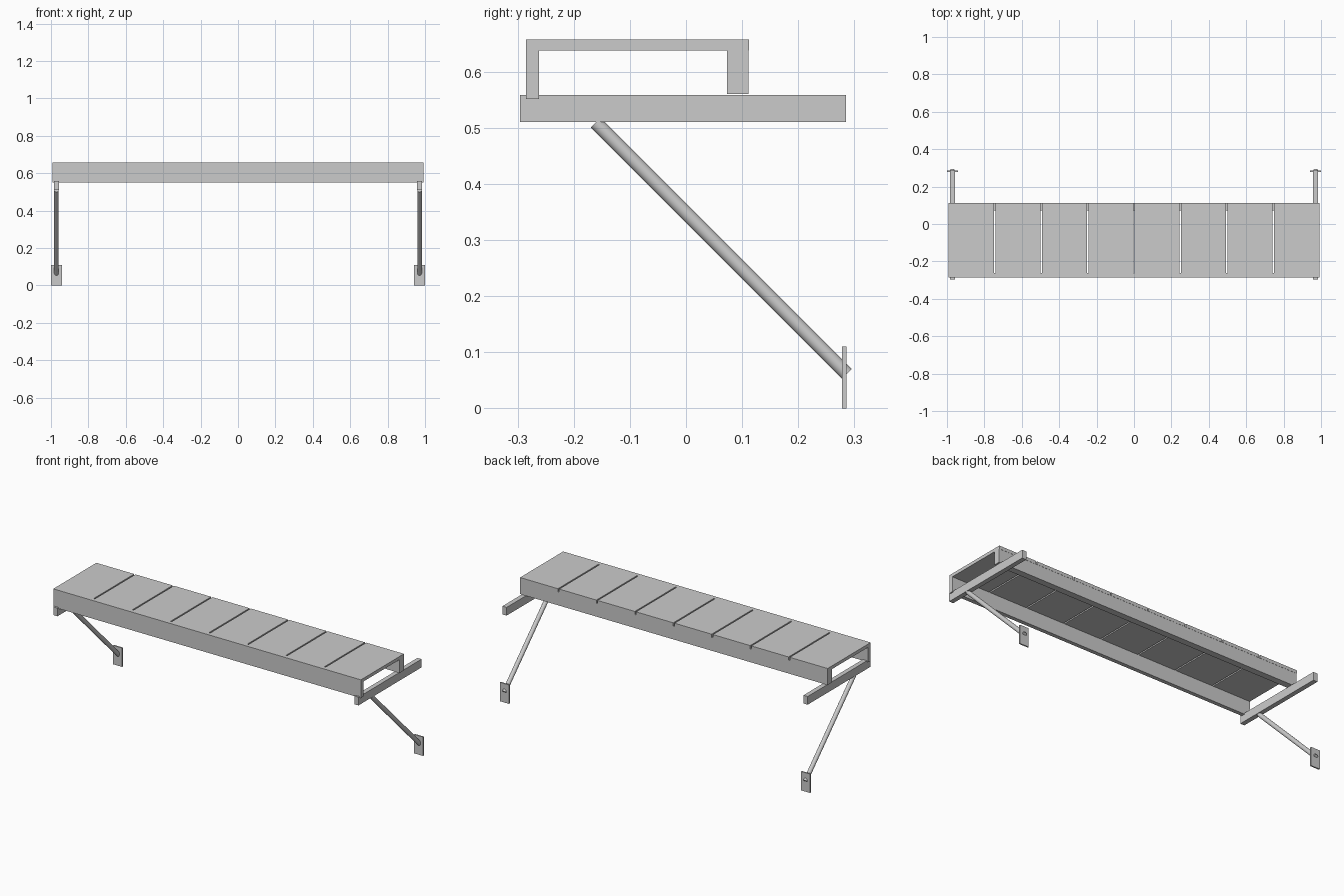
import bpy
from mathutils import Vector

cube = bpy.data.objects.get("Cube")
if cube:
    bpy.data.objects.remove(cube, do_unlink=True)

grey = bpy.data.materials.new("light_grey")
grey.use_nodes = True
colour = (0.6, 0.6, 0.6, 1)
grey.diffuse_color = colour
grey.node_tree.nodes["Principled BSDF"].inputs["Base Color"].default_value = colour


def box(name, x, y, z):
    """Box spanning the given (low, high) ranges."""
    centre = [(a + b) / 2 for a, b in (x, y, z)]
    bpy.ops.mesh.primitive_cube_add(size=1, location=centre)
    obj = bpy.context.object
    obj.name = name
    obj.scale = [b - a for a, b in (x, y, z)]
    bpy.ops.object.transform_apply(location=False, rotation=False, scale=True)
    obj.data.materials.append(grey)
    return obj


def rod(name, start, end, radius):
    """Round bar between two points."""
    start, end = Vector(start), Vector(end)
    axis = end - start
    bpy.ops.mesh.primitive_cylinder_add(vertices=24, radius=radius, depth=axis.length,
                                        location=(start + end) / 2)
    obj = bpy.context.object
    obj.name = name
    obj.rotation_euler = axis.to_track_quat('Z', 'Y').to_euler()
    bpy.ops.object.shade_smooth_by_angle()
    obj.data.materials.append(grey)
    return obj


HALF = 0.992          # half length of the bench top
PLANKS = 8
GAP = 0.008

# Long front and back boards
box("front_board", (-HALF, HALF), (-0.285, -0.262), (0.551, 0.657))
box("back_board", (-HALF, HALF), (0.073, 0.111), (0.56, 0.638))

# Row of top planks with narrow gaps
pitch = 2 * HALF / PLANKS
for i in range(PLANKS):
    left = -HALF + i * pitch + (GAP / 2 if i else 0)
    right = -HALF + (i + 1) * pitch - (GAP / 2 if i < PLANKS - 1 else 0)
    box(f"top_plank_{i + 1}", (left, right), (-0.262, 0.112), (0.638, 0.657))

# Wall brackets at both ends: arm, diagonal strut and wall plate
for side, s in (("left", 1), ("right", -1)):
    mid = s * 0.971
    box(f"{side}_support_arm", (mid - 0.0135, mid + 0.0135), (-0.296, 0.285), (0.51, 0.558))
    rod(f"{side}_strut", (mid, -0.161, 0.509), (mid, 0.2865, 0.0615), 0.0125)
    box(f"{side}_wall_plate", (mid - 0.029, mid + 0.029), (0.278, 0.286), (0, 0.11))
